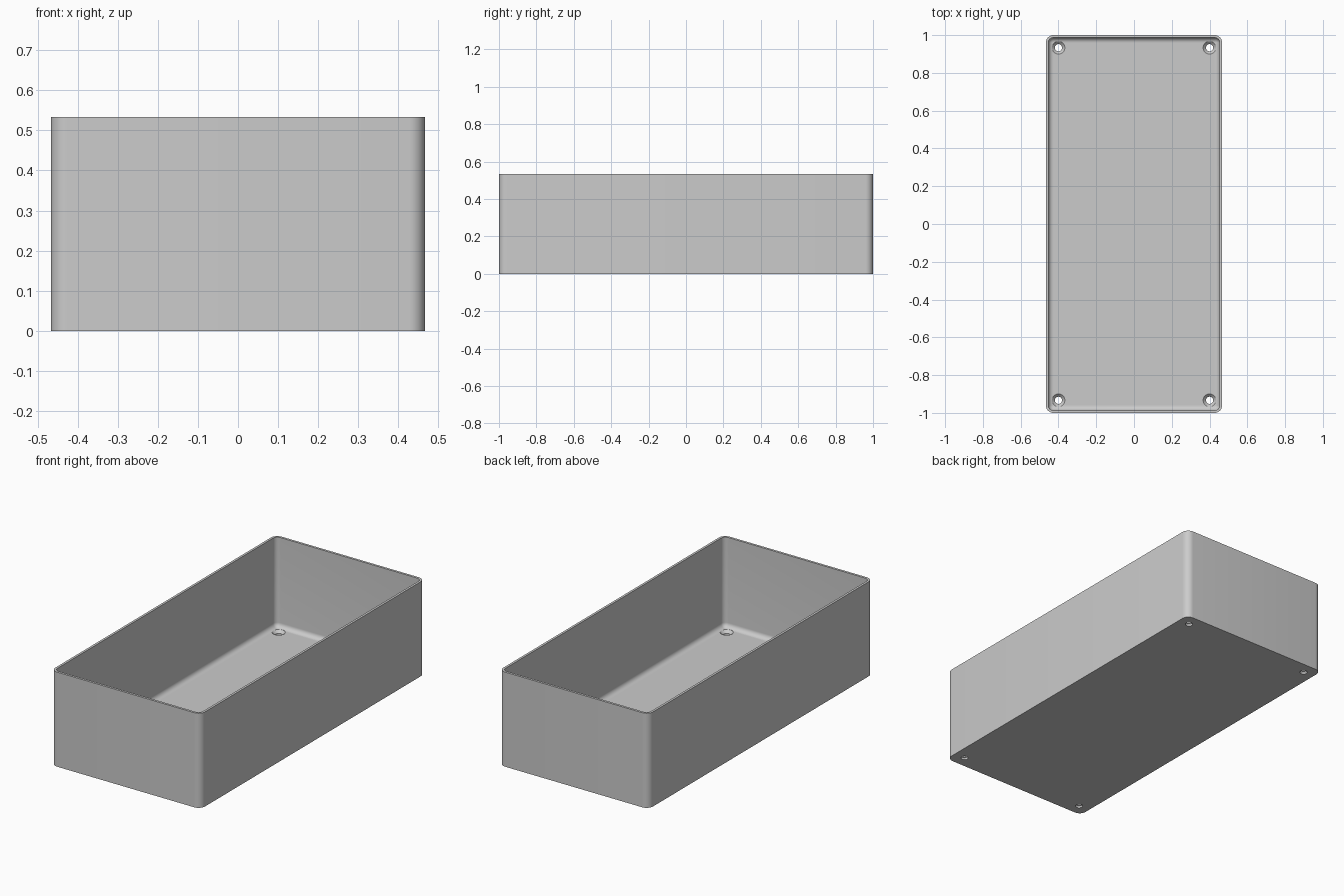
import bpy, bmesh, math

cube = bpy.data.objects.get("Cube")
if cube:
    bpy.data.objects.remove(cube)

HALF_X, HALF_Y, HEIGHT = 0.4667, 1.0, 0.5333
CORNER, WALL, FLOOR, FILLET = 0.04, 0.0133, 0.0267, 0.0265
STEPS = 8

grey = bpy.data.materials.new("matte grey")
grey.use_nodes = True
colour = (0.6, 0.6, 0.6, 1)
grey.diffuse_color = colour
grey.node_tree.nodes["Principled BSDF"].inputs["Base Color"].default_value = colour


def ring(bm, inset, z):
    """Rounded rectangle, moved inwards by inset."""
    radius = CORNER - inset
    verts = []
    for quadrant, (sx, sy) in enumerate([(1, 1), (-1, 1), (-1, -1), (1, -1)]):
        for i in range(STEPS + 1):
            a = (quadrant + i / STEPS) * math.pi / 2
            verts.append(bm.verts.new((sx * (HALF_X - CORNER) + radius * math.cos(a),
                                       sy * (HALF_Y - CORNER) + radius * math.sin(a), z)))
    return verts


def loft(bm, rings):
    """Skin consecutive rings and cap both ends."""
    for low, high in zip(rings, rings[1:]):
        for i in range(len(low)):
            j = (i + 1) % len(low)
            bm.faces.new((low[i], low[j], high[j], high[i]))
    bm.faces.new(rings[0])
    bm.faces.new(rings[-1])
    bmesh.ops.recalc_face_normals(bm, faces=bm.faces)


def make_object(name, bm):
    mesh = bpy.data.meshes.new(name)
    bm.to_mesh(mesh)
    bm.free()
    mesh.materials.append(grey)
    obj = bpy.data.objects.new(name, mesh)
    bpy.context.collection.objects.link(obj)
    return obj


# Open tray: outer wall, rim, inner wall, then the fillet into the floor
bm = bmesh.new()
rings = [ring(bm, 0, 0), ring(bm, 0, HEIGHT), ring(bm, WALL, HEIGHT)]
for i in range(STEPS + 1):
    a = i / STEPS * math.pi / 2
    rings.append(ring(bm, WALL + FILLET * (1 - math.cos(a)),
                      FLOOR + FILLET * (1 - math.sin(a))))
loft(bm, rings)
tray = make_object("tray", bm)

# Countersunk screw holes in the four corners
bm = bmesh.new()
HOLE, SINK = 0.019, 0.034
profile = [(HOLE, -0.02), (HOLE, FLOOR - (SINK - HOLE)), (SINK, FLOOR), (SINK, FLOOR + 0.015)]
for x in (-0.4, 0.4):
    for y in (-0.9333, 0.9333):
        circles = []
        for r, z in profile:
            angles = [i * math.tau / 32 for i in range(32)]
            circles.append([bm.verts.new((x + r * math.cos(a), y + r * math.sin(a), z))
                            for a in angles])
        loft(bm, circles)
cutter = make_object("screw_hole_cutter", bm)
cutter.hide_render = True

cut = tray.modifiers.new("screw holes", 'BOOLEAN')
cut.operation = 'DIFFERENCE'
cut.solver = 'EXACT'
cut.object = cutter
bpy.ops.object.select_all(action='DESELECT')
tray.select_set(True)
bpy.context.view_layer.objects.active = tray
bpy.ops.object.modifier_apply(modifier=cut.name)
bpy.data.objects.remove(cutter)
bpy.ops.object.shade_smooth_by_angle(angle=math.radians(30))
